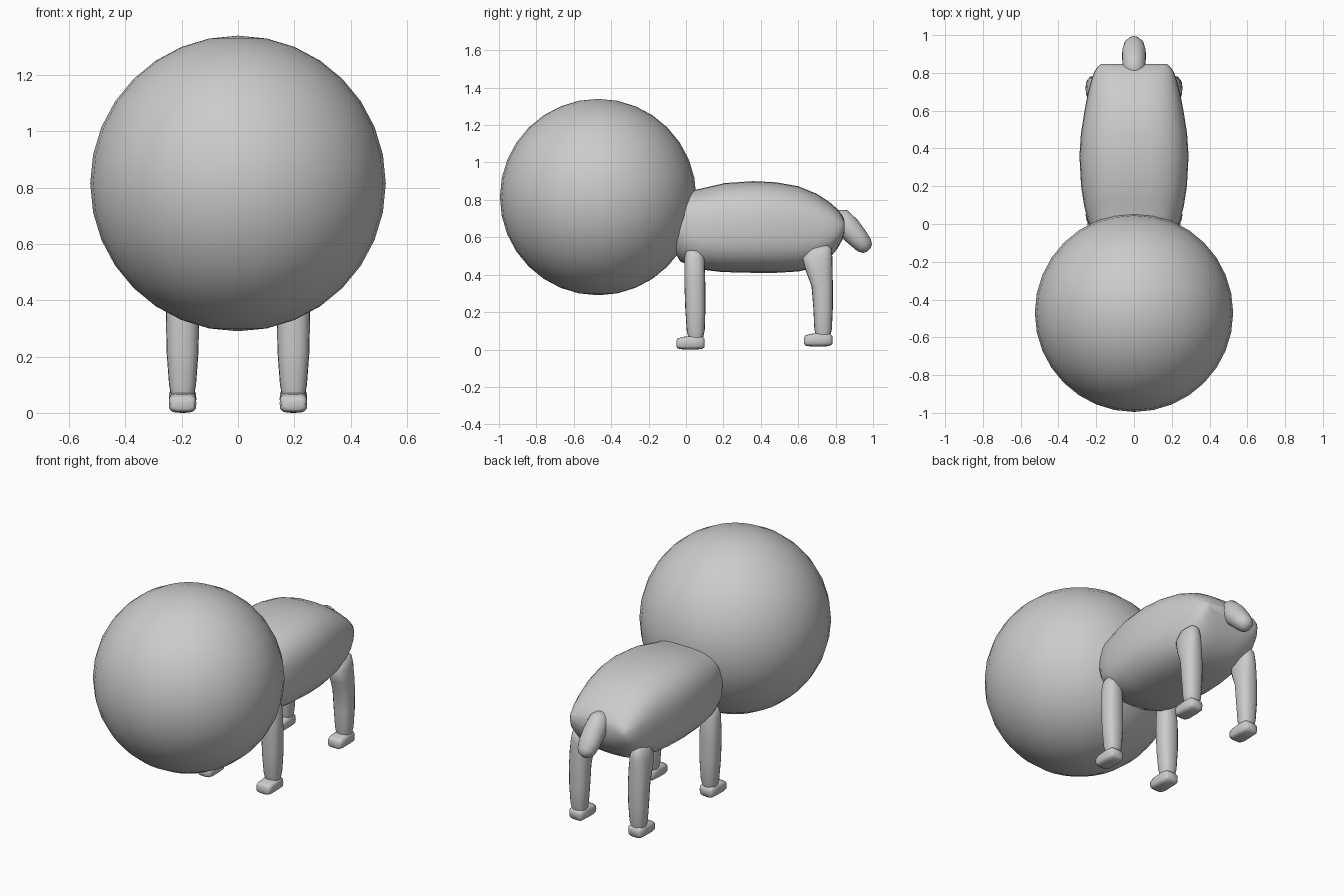
import bpy, bmesh
from math import sin, cos, pi, radians


def finish(name, bm, angle=60):
    bmesh.ops.recalc_face_normals(bm, faces=bm.faces)
    me = bpy.data.meshes.new(name)
    bm.to_mesh(me)
    bm.free()
    ob = bpy.data.objects.new(name, me)
    bpy.context.collection.objects.link(ob)
    bpy.ops.object.select_all(action='DESELECT')
    bpy.context.view_layer.objects.active = ob
    ob.select_set(True)
    bpy.ops.object.shade_smooth_by_angle(angle=radians(angle))
    return ob


def loft(name, rings, power=2.0, cx=0.0, n=24):
    """Rings are (y, z, half width, half depth, tilt of the depth axis in yz)."""
    bm = bmesh.new()
    loops = []
    for y, z, hx, hd, tilt in rings:
        t = radians(tilt)
        loop = []
        for i in range(n):
            a = 2 * pi * i / n
            c, s = cos(a), sin(a)
            u = abs(c) ** (2 / power) * (1 if c > 0 else -1) * hx
            v = abs(s) ** (2 / power) * (1 if s > 0 else -1) * hd
            loop.append(bm.verts.new((cx + u, y + v * cos(t), z + v * sin(t))))
        loops.append(loop)
    for a, b in zip(loops, loops[1:]):
        for i in range(n):
            j = (i + 1) % n
            bm.faces.new((a[i], a[j], b[j], b[i]))
    bm.faces.new(loops[0])
    bm.faces.new(loops[-1])
    return finish(name, bm)


# Ball-shaped head
bm = bmesh.new()
bmesh.ops.create_uvsphere(bm, u_segments=32, v_segments=16, radius=0.525)
bmesh.ops.translate(bm, verts=bm.verts, vec=(0, -0.47, 0.815))
finish("head_ball", bm)

# Body, from the slanted chest to the blunt rump
loft("body", [
    (-0.02, 0.695, 0.20, 0.13, 72),
    (-0.02, 0.695, 0.225, 0.163, 72),
    (0.02, 0.665, 0.245, 0.20, 75),
    (0.09, 0.65, 0.263, 0.222, 82),
    (0.20, 0.652, 0.28, 0.238, 88),
    (0.36, 0.655, 0.289, 0.245, 90),
    (0.48, 0.652, 0.281, 0.242, 90),
    (0.60, 0.645, 0.262, 0.228, 90),
    (0.70, 0.637, 0.243, 0.195, 90),
    (0.77, 0.638, 0.224, 0.148, 90),
    (0.81, 0.645, 0.208, 0.105, 90),
    (0.835, 0.652, 0.19, 0.067, 90),
    (0.848, 0.66, 0.172, 0.03, 90),
], power=2.7, n=32)

# Tail, drooping backwards
loft("tail", [
    (0.77, 0.71, 0.04, 0.045, 55),
    (0.82, 0.695, 0.058, 0.065, 50),
    (0.875, 0.645, 0.063, 0.064, 47),
    (0.92, 0.595, 0.062, 0.056, 44),
    (0.953, 0.557, 0.052, 0.048, 42),
    (0.969, 0.539, 0.034, 0.034, 42),
    (0.976, 0.531, 0.012, 0.015, 42),
])

# Leg and foot outlines, mirrored to both sides
FRONT = [(0.045, 0.535, 0.02, 0.025, 0), (0.045, 0.525, 0.038, 0.044, 0),
         (0.045, 0.49, 0.052, 0.054, 0), (0.047, 0.36, 0.059, 0.056, 0),
         (0.05, 0.22, 0.057, 0.054, 0), (0.052, 0.10, 0.048, 0.048, 0),
         (0.052, 0.05, 0.038, 0.036, 0)]
BACK = [(0.73, 0.557, 0.02, 0.03, 0), (0.715, 0.54, 0.04, 0.062, 0),
        (0.703, 0.49, 0.053, 0.08, 0), (0.712, 0.42, 0.059, 0.072, 0),
        (0.728, 0.34, 0.059, 0.057, 0), (0.733, 0.22, 0.056, 0.052, 0),
        (0.733, 0.11, 0.048, 0.047, 0), (0.733, 0.06, 0.038, 0.036, 0)]
FOOT = [(-0.05, 0.032, 0.035, 0.018, 90), (-0.044, 0.032, 0.044, 0.027, 90),
        (-0.02, 0.034, 0.049, 0.033, 90), (0.04, 0.037, 0.048, 0.037, 90),
        (0.085, 0.036, 0.046, 0.034, 90), (0.10, 0.035, 0.034, 0.022, 90)]
for side, x in (("left", 0.197), ("right", -0.197)):
    for end, leg, dy, dz in (("front", FRONT, 0, 0), ("back", BACK, 0.682, 0.016)):
        loft(f"{end}_leg_{side}", leg, 2.4, x, 20)
        loft(f"{end}_foot_{side}",
             [(y + dy, z + dz, a, b, t) for y, z, a, b, t in FOOT], 3.5, x, 20)
